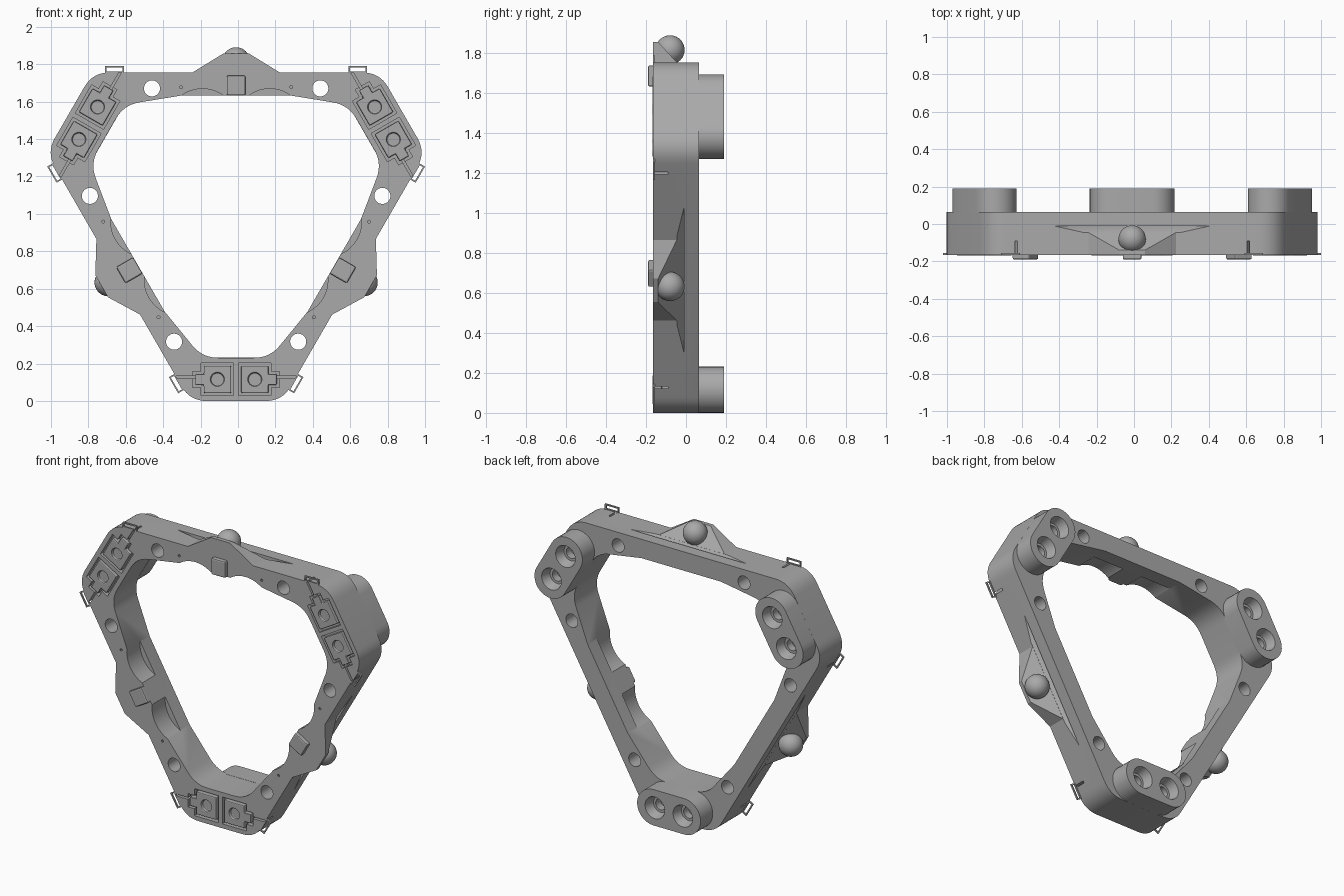
import bpy, bmesh, math
from mathutils import Matrix, Vector

if "Cube" in bpy.data.objects:
    bpy.data.objects.remove(bpy.data.objects["Cube"])

grey = bpy.data.materials.new("mid_grey")
grey.use_nodes = True
COLOUR = (0.4, 0.4, 0.4, 1)
grey.diffuse_color = COLOUR
grey.node_tree.nodes["Principled BSDF"].inputs["Base Color"].default_value = COLOUR

FRONT, BACK = -0.165, 0.065
CENTRE = Matrix.Translation((-0.01, 0, 1.028))
TURNS = [Matrix.Rotation(math.radians(120 * k), 4, "Y") for k in range(3)]
ARMS = ("top", "right", "left")
PODS = ("bottom", "upper_left", "upper_right")


def prism(bm, pts, y0, y1):
    """Extrude an (x, z) outline from y0 to y1."""
    a = [bm.verts.new((x, y0, z)) for x, z in pts]
    b = [bm.verts.new((x, y1, z)) for x, z in pts]
    bm.faces.new(a)
    bm.faces.new(b[::-1])
    for i in range(len(a)):
        j = (i + 1) % len(a)
        bm.faces.new((a[i], b[i], b[j], a[j]))


def box(bm, x0, x1, z0, z1, y0, y1):
    prism(bm, [(x0, z0), (x1, z0), (x1, z1), (x0, z1)], y0, y1)


def disc(bm, x, z, r0, r1, y0, y1, n=32):
    """Round bar along y, radius r0 at y0 and r1 at y1."""
    m = Matrix.Translation((x, (y0 + y1) / 2, z)) @ Matrix.Rotation(-math.pi / 2, 4, "X")
    bmesh.ops.create_cone(bm, cap_ends=True, segments=n, radius1=r0, radius2=r1,
                          depth=y1 - y0, matrix=m)


def hull(bm, pts):
    vs = [bm.verts.new(p) for p in pts]
    bmesh.ops.convex_hull(bm, input=vs)


def emit(name, draw, turns):
    """Make one object holding a copy of the drawn shape for every turn."""
    bm = bmesh.new()
    for t in turns:
        part = bmesh.new()
        draw(part)
        part.transform(CENTRE @ t)
        tmp = bpy.data.meshes.new("tmp")
        part.to_mesh(tmp)
        part.free()
        bm.from_mesh(tmp)
        bpy.data.meshes.remove(tmp)
    bmesh.ops.recalc_face_normals(bm, faces=bm.faces)
    mesh = bpy.data.meshes.new(name)
    bm.to_mesh(mesh)
    bm.free()
    mesh.materials.append(grey)
    ob = bpy.data.objects.new(name, mesh)
    bpy.context.collection.objects.link(ob)
    return ob


def activate(ob):
    bpy.ops.object.select_all(action="DESELECT")
    ob.select_set(True)
    bpy.context.view_layer.objects.active = ob


def cut(ob, draw, turns):
    cutter = emit("cutter", draw, turns)
    mod = ob.modifiers.new("cut", "BOOLEAN")
    mod.operation, mod.solver, mod.object = "DIFFERENCE", "EXACT", cutter
    activate(ob)
    bpy.ops.object.modifier_apply(modifier=mod.name)
    bpy.data.objects.remove(cutter)


def bevel(ob, width):
    mod = ob.modifiers.new("bevel", "BEVEL")
    mod.width, mod.segments = width, 2


def smooth(ob):
    activate(ob)
    bpy.ops.object.shade_smooth_by_angle(angle=math.radians(30))


def ring_outline(third):
    """Turn (x, z, rounding) corners of one third into the full rounded outline."""
    pts = []
    for t in TURNS:
        pts += [(t @ Vector((x, 0, z)), r) for x, z, r in third]
    out = []
    for i, (p, r) in enumerate(pts):
        if r == 0:
            out.append((p.x, p.z))
            continue
        a = p + (pts[i - 1][0] - p).normalized() * r
        b = p + (pts[(i + 1) % len(pts)][0] - p).normalized() * r
        for s in range(9):
            u = s / 8
            q = a * (1 - u) ** 2 + p * 2 * u * (1 - u) + b * u * u
            out.append((q.x, q.z))
    return out


# Three-sided frame with a rounded opening
OUTER = ring_outline([(-0.767, 0.728, 0.09), (0.767, 0.728, 0.09)])
INNER = ring_outline([(-0.6, 0.555, 0.085), (-0.285, 0.606, 0),
                      (0.285, 0.606, 0), (0.6, 0.555, 0.085)])
frame = emit("frame", lambda bm: prism(bm, OUTER, FRONT, BACK), TURNS[:1])
cut(frame, lambda bm: prism(bm, INNER, -0.3, 0.3), TURNS[:1])


# Bolt holes and pin holes through the arms
def arm_holes(bm):
    for s in (-1, 1):
        disc(bm, s * 0.45, 0.643, 0.043, 0.043, -0.3, 0.3)
        disc(bm, s * 0.295, 0.65, 0.008, 0.008, -0.3, -0.14, 10)


# Shallow scallops in the inner wall
def scallops(bm):
    for s in (-1, 1):
        disc(bm, s * 0.18, 0.451, 0.19, 0.19, -0.3, -0.03, 64)


# Sloped pocket in the outer wall
def pocket(bm):
    pts = []
    for s in (-1, 1):
        pts += [(s * 0.34, -0.01, 0.69), (s * 0.26, -0.045, 0.728), (s * 0.42, -0.01, 0.728),
                (s * 0.26, -0.045, 0.76), (s * 0.42, -0.01, 0.76)]
    hull(bm, pts)


def tee(s, gap):
    """Square with a small tab on its outer side, shrunk by gap."""
    h, z, w = 0.087 - gap, -0.913, 0.043 - gap
    x0, x1, x2 = 0.1 - h, 0.1 + h, 0.232 - gap
    return [(s * x, z + d) for x, d in
            [(x0, -h), (x1, -h), (x1, -w), (x2, -w), (x2, w), (x1, w), (x1, h), (x0, h)]]


# Sockets for the front blocks, and the slits leading outward from them
def sockets(bm):
    for s in (-1, 1):
        prism(bm, tee(s, 0), -0.3, FRONT + 0.03)


def slits(bm):
    for s in (-1, 1):
        x0, x1 = sorted((s * 0.2, s * 0.4))
        box(bm, x0, x1, -0.907, -0.895, -0.3, -0.09)


for draw in (arm_holes, scallops, pocket, sockets, slits):
    cut(frame, draw, TURNS)
smooth(frame)


def bump(bm):
    pts = []
    for s in (-1, 1):
        pts += [(s * 0.235, FRONT, 0.727), (s * 0.068, FRONT, 0.83),
                (s * 0.068, -0.14, 0.83), (s * 0.235, -0.045, 0.727)]
    hull(bm, pts)


def ball(bm):
    bmesh.ops.create_uvsphere(bm, u_segments=40, v_segments=20, radius=0.073,
                              matrix=Matrix.Translation((0, -0.08, 0.79)))


def pad(bm):
    box(bm, -0.05, 0.05, 0.606, 0.712, -0.19, -0.08)


# Raised bump, ball and pad on every arm
for arm, turn in zip(ARMS, TURNS):
    emit(arm + "_bump", bump, [turn])
    smooth(emit(arm + "_ball", ball, [turn]))
    bevel(emit(arm + "_pad", pad, [turn]), 0.008)


def stadium(bm):
    pts = []
    for side in (0, 1):
        for i in range(17):
            a = math.pi * (side + i / 16) - math.pi / 2
            pts.append(((0.111 if side == 0 else -0.111) + 0.116 * math.cos(a),
                        -0.912 + 0.116 * math.sin(a)))
    prism(bm, pts, 0.055, 0.19)


def countersinks(bm):
    for s in (-1, 1):
        disc(bm, s * 0.1, -0.912, 0.052, 0.073, 0.13, 0.2)


def screw_holes(bm):
    for s in (-1, 1):
        disc(bm, s * 0.1, -0.912, 0.036, 0.036, 0.08, 0.16)


# Thin wire loop at both ends of every pod
def loops(bm):
    for s in (-1, 1):
        part = bmesh.new()
        box(part, -0.05, 0.05, 0.026, 0.034, FRONT, -0.155)
        for x in (-0.05, 0.042):
            box(part, x, x + 0.008, -0.005, 0.03, FRONT, -0.155)
        box(part, -0.05, 0.05, -0.001, 0.006, FRONT, -0.155)
        part.transform(Matrix.Rotation(s * math.radians(120), 4, "Y")
                       @ Matrix.Translation((-s * 0.65, 0, 0.728)))
        tmp = bpy.data.meshes.new("tmp")
        part.to_mesh(tmp)
        part.free()
        bm.from_mesh(tmp)
        bpy.data.meshes.remove(tmp)


# Rear pods, front blocks and wire loops at every corner
for corner, turn in zip(PODS, TURNS):
    pod = emit(corner + "_pod", stadium, [turn])
    cut(pod, countersinks, [turn])
    cut(pod, screw_holes, [turn])
    smooth(pod)
    for side, s in (("left", 1), ("right", -1)):
        block = emit(f"{corner}_{side}_block",
                     lambda bm: prism(bm, tee(s, 0.014), FRONT - 0.004, -0.12), [turn])
        cut(block, lambda bm: disc(bm, s * 0.1, -0.913, 0.036, 0.036, -0.3, -0.15), [turn])
        bevel(block, 0.006)
    emit(corner + "_wire_loops", loops, [turn])
